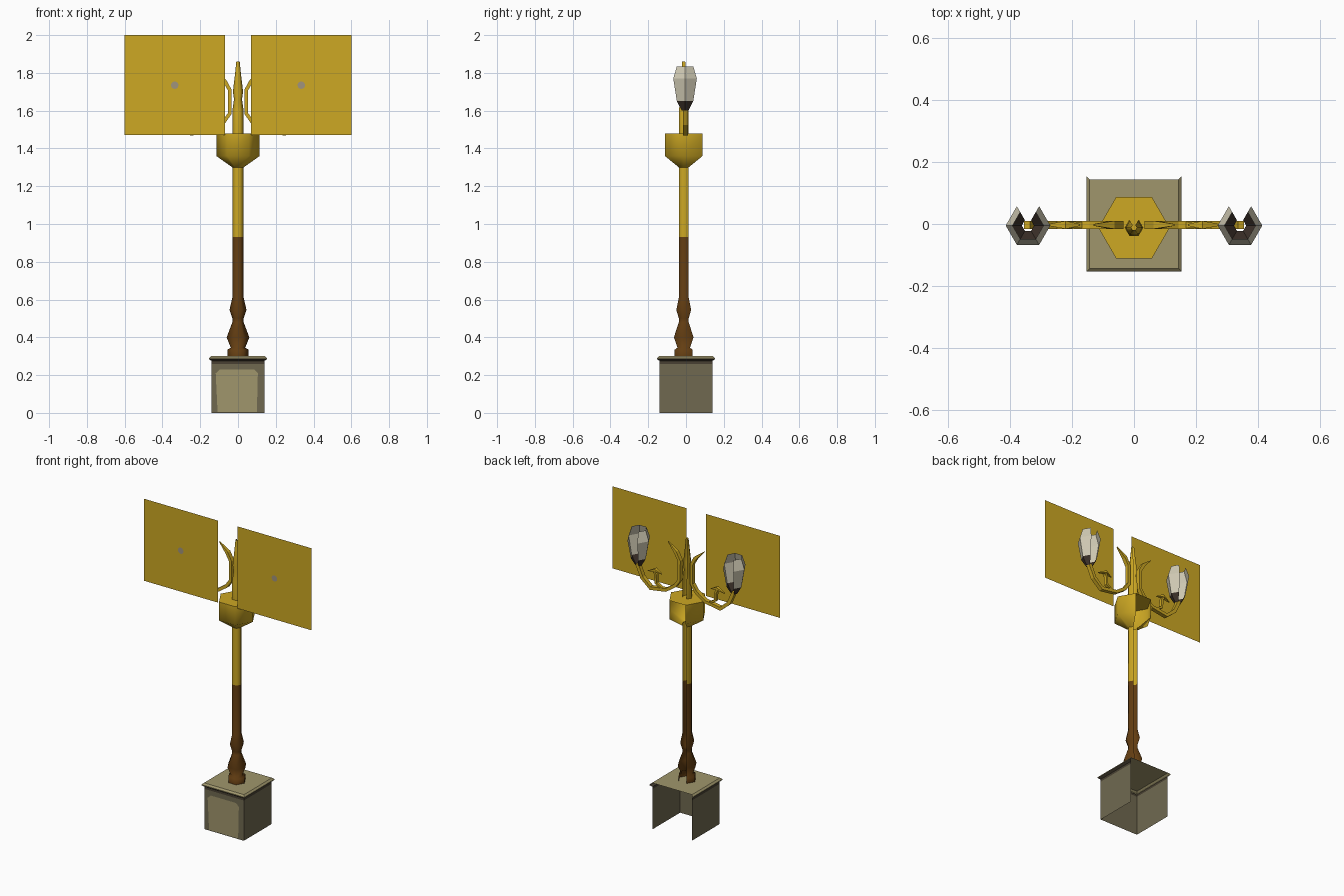
import bpy, bmesh, math
from mathutils import Vector

if "Cube" in bpy.data.objects:
    bpy.data.objects.remove(bpy.data.objects["Cube"])


def mat(name, r, g, b):
    lin = lambda c: ((c / 255 + 0.055) / 1.055) ** 2.4 if c > 10 else c / 3295
    m = bpy.data.materials.new(name)
    m.diffuse_color = (lin(r), lin(g), lin(b), 1)
    m.use_nodes = True
    m.node_tree.nodes["Principled BSDF"].inputs["Base Color"].default_value = m.diffuse_color
    return m


GOLD = mat("gold", 205, 168, 35)
BROWN = mat("dark bronze", 100, 62, 18)
STONE = mat("light stone", 160, 150, 108)
OLIVE = mat("shaded stone", 112, 105, 80)
BAND = mat("dark band", 72, 64, 50)
CREAM = mat("cream glass", 208, 202, 180)
CUP = mat("dark cup", 62, 50, 42)
GREY = mat("grey dot", 160, 148, 125)


def finish(name, bm, mats):
    me = bpy.data.meshes.new(name)
    bm.to_mesh(me)
    bm.free()
    for m in mats:
        me.materials.append(m)
    ob = bpy.data.objects.new(name, me)
    bpy.context.collection.objects.link(ob)
    return ob


def shell(name, profile, n, centre, mats, pick, cap=-1, smooth=False):
    """n-sided turned shell from (radius, z) rings, with the back (+y) side left open."""
    bm = bmesh.new()
    step = 2 * math.pi / n
    rings = []
    for r, z in profile:
        angs = [math.pi / 2 + step / 2 + i * step for i in range(n)]
        rings.append([bm.verts.new((centre[0] + r * math.cos(a), centre[1] + r * math.sin(a), z))
                      for a in angs])
    for k in range(len(rings) - 1):
        lo, hi = rings[k], rings[k + 1]
        for i in range(n - 1):
            f = bm.faces.new((lo[i], lo[i + 1], hi[i + 1], hi[i]))
            f.smooth = smooth
            f.material_index = pick(k)
    if cap >= 0:
        bm.faces.new(rings[-1]).material_index = cap
    return finish(name, bm, mats)


def plate(name, pts, y, m):
    """Flat single-sided sheet facing the front."""
    bm = bmesh.new()
    bm.faces.new([bm.verts.new((x, y, z)) for x, z in pts])
    return finish(name, bm, [m])


def strip(name, path, side, width=0.026, y=-0.003):
    """Square-section bar along (x, z, thickness) points, mirrored by side."""
    bm = bmesh.new()
    p = [Vector((a[0] * side, a[1])) for a in path]
    rings = []
    for i, q in enumerate(p):
        t = (p[min(i + 1, len(p) - 1)] - p[max(i - 1, 0)]).normalized()
        nrm = Vector((-t.y, t.x)) * path[i][2] / 2
        w = width / 2 * min(1, path[i][2] / 0.014)
        rings.append([bm.verts.new((c.x, y + s, c.y)) for c, s in
                      ((q + nrm, -w), (q + nrm, w), (q - nrm, w), (q - nrm, -w))])
    for a, b in zip(rings, rings[1:]):
        for i in range(4):
            j = (i + 1) % 4
            bm.faces.new((a[i], a[j], b[j], b[i]))
    bm.faces.new(rings[0])
    bm.faces.new(rings[-1])
    bmesh.ops.recalc_face_normals(bm, faces=bm.faces)
    return finish(name, bm, [GOLD])


# stone pedestal with cornice, open at the back and below
Q = math.sqrt(2)
shell("pedestal", [(0.14 * Q, 0), (0.14 * Q, 0.26), (0.14 * Q, 0.275), (0.154 * Q, 0.285),
                   (0.154 * Q, 0.29), (0.143 * Q, 0.30)], 4, (0, 0), [OLIVE, BAND, STONE],
      lambda k: 1 if k in (1, 2) else 0 if k == 0 else 2, cap=2)
plate("pedestal_panel", [(-0.108, 0.005), (0.1, 0.005), (0.105, 0.21), (0.085, 0.23),
                         (-0.095, 0.23), (-0.118, 0.21)], -0.1415, STONE)

# turned post: bronze below, gold above
C = (0, -0.012)
post = [(0.055, 0.30), (0.055, 0.335), (0.038, 0.345), (0.06, 0.40), (0.03, 0.48), (0.03, 0.50),
        (0.045, 0.545), (0.03, 0.61), (0.03, 0.93), (0.03, 1.31)]
shell("post", post, 6, C, [BROWN, GOLD], lambda k: int(post[k][1] > 0.9), smooth=True)

# hexagonal bowl and finial spire
shell("bowl", [(0.03, 1.30), (0.115, 1.36), (0.115, 1.48)], 6, C, [GOLD], lambda k: 0,
      cap=0, smooth=True)
shell("spire", [(0.03, 1.48), (0.03, 1.60), (0.021, 1.66), (0.027, 1.70), (0.015, 1.80),
                (0.009, 1.86)], 6, C, [GOLD], lambda k: 0, smooth=True)

for side, word in ((-1, "left"), (1, "right")):
    # S-shaped arm and its leaf scroll
    strip(word + "_arm", [(0.13, 1.81, 0.003), (0.07, 1.757, 0.02), (0.044, 1.71, 0.02),
                          (0.044, 1.585, 0.02), (0.075, 1.54, 0.02), (0.14, 1.495, 0.02),
                          (0.25, 1.478, 0.022), (0.31, 1.53, 0.022), (0.345, 1.61, 0.022)], side)
    strip(word + "_scroll", [(0.17, 1.495, 0.012), (0.212, 1.52, 0.014), (0.215, 1.575, 0.014),
                             (0.225, 1.59, 0.014)], side, 0.022)
    strip(word + "_leaf", [(0.175, 1.585, 0.003), (0.22, 1.602, 0.016), (0.275, 1.58, 0.003)],
          side, 0.026)

    # open-topped lamp with dark cup
    shell(word + "_lamp", [(0.02, 1.60), (0.05, 1.65), (0.072, 1.77), (0.05, 1.835)], 6,
          (0.342 * side, -0.005), [CUP, CREAM], lambda k: int(k > 0))

    # flat glow panel with centre dot
    plate(word + "_glow_panel", [(a * side, b) for a, b in
                                 ((0.07, 1.47), (0.6, 1.47), (0.6, 2.0), (0.07, 2.0))],
          -0.105, GOLD)
    plate(word + "_glow_dot", [(0.335 * side + 0.02 * math.cos(i * math.pi / 6),
                                1.735 + 0.02 * math.sin(i * math.pi / 6)) for i in range(12)],
          -0.1065, GREY)
